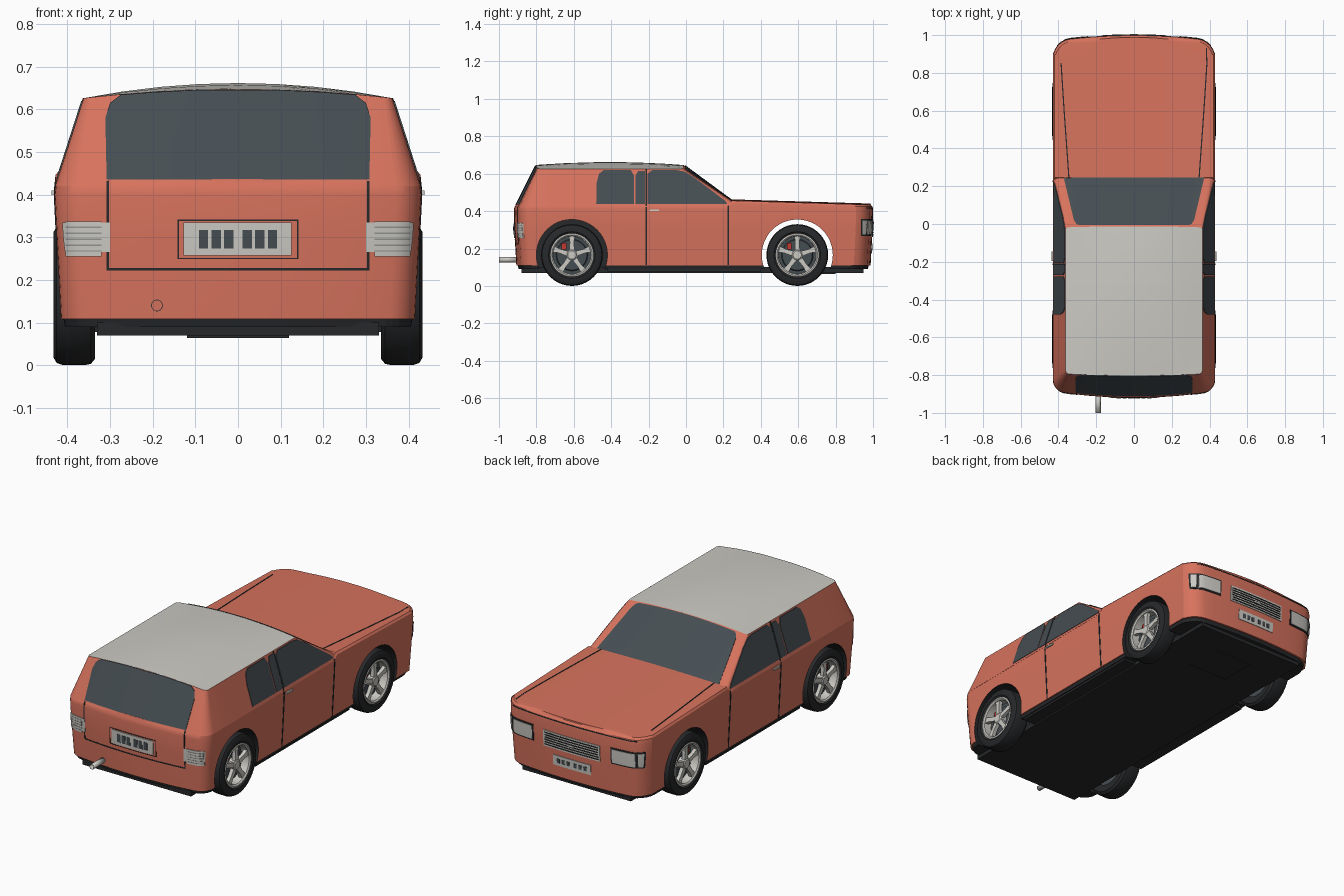
import bpy, bmesh, math
from mathutils import Vector, Matrix

if "Cube" in bpy.data.objects:
    bpy.data.objects.remove(bpy.data.objects["Cube"])


def material(name, r, g, b):
    m = bpy.data.materials.new(name)
    m.use_nodes = True
    m.diffuse_color = (r, g, b, 1)
    m.node_tree.nodes["Principled BSDF"].inputs["Base Color"].default_value = (r, g, b, 1)
    return m


CORAL = material("coral paint", .68, .17, .11)
GLASS = material("dark glass", .06, .075, .085)
BLACK = material("black rubber", .02, .021, .023)
PALE = material("pale grey", .6, .59, .55)
GREY = material("mid grey", .3, .3, .29)
RED = material("caliper red", .55, .04, .03)


def finish(name, bm, mats, smooth=True):
    bmesh.ops.recalc_face_normals(bm, faces=bm.faces)
    mesh = bpy.data.meshes.new(name)
    bm.to_mesh(mesh)
    bm.free()
    ob = bpy.data.objects.new(name, mesh)
    bpy.context.collection.objects.link(ob)
    for m in mats:
        mesh.materials.append(m)
    if smooth:
        shade(ob)
    return ob


def shade(ob):
    bpy.ops.object.select_all(action='DESELECT')
    ob.select_set(True)
    bpy.context.view_layer.objects.active = ob
    bpy.ops.object.shade_smooth_by_angle(angle=math.radians(32))


def half_outline(yr, yf, w, rr, rf, br, bf):
    # Right half of a rounded, bowed plan shape, from rear centre to front centre
    pts = [((w - rr) * i / 6, yr) for i in range(6)]
    pts += [(w - rr + rr * math.sin(a), yr + rr - rr * math.cos(a)) for a in [math.pi * i / 12 for i in range(7)]]
    sides = [yr + (yf - yr) * t for t in (.2, .4, .595, .61, .75, .88)]
    pts += [(w, y) for y in sides]
    pts += [(w - rf + rf * math.cos(a), yf - rf + rf * math.sin(a)) for a in [math.pi * i / 12 for i in range(7)]]
    pts += [((w - rf) * i / 6, yf) for i in range(5, -1, -1)]
    mid = (yr + yf) / 2
    return [(x, y + (br if y < mid else -bf) * (x / w) ** 2 *
             (1 if y < yr + rr or y > yf - rf else 0) if x < w else y + (br if y < yr + rr + .001 else 0)
             - (bf if y > yf - rf - .001 else 0)) for x, y in pts]


def shell(layers, top):
    # Stack plan outlines, then close top and bottom with rows across the car
    bm = bmesh.new()
    rings = []
    for shape, height in layers:
        half = half_outline(*shape)
        full = half + [(-x, y) for x, y in half[-2:0:-1]]
        rings.append([bm.verts.new((x, y, height(x, y))) for x, y in full])
    n = len(rings[0])
    for a, b in zip(rings, rings[1:]):
        for i in range(n):
            j = (i + 1) % n
            bm.faces.new((a[i], a[j], b[j], b[i]))
    for ring, lift in ((rings[0], None), (rings[-1], top)):
        rows = []
        for i in range(n // 2 + 1):
            p = ring[i].co
            if i in (0, n // 2):
                rows.append([ring[i]] * 9)
                continue
            row = [ring[i]]
            for k in range(1, 8):
                x = p.x * (1 - k / 4)
                row.append(bm.verts.new((x, p.y, lift(x, p.y) if lift else p.z)))
            rows.append(row + [ring[n - i]])
        for a, b in zip(rows, rows[1:]):
            for k in range(8):
                vs = list(dict.fromkeys((a[k], a[k + 1], b[k + 1], b[k])))
                if len(vs) > 2:
                    bm.faces.new(vs)
    bmesh.ops.recalc_face_normals(bm, faces=bm.faces)
    return bm


def prism(poly, axis, lo, hi):
    bm = bmesh.new()
    place = {'x': lambda p, d: (d, *p), 'y': lambda p, d: (p[0], d, p[1]), 'z': lambda p, d: (*p, d)}[axis]
    ends = [[bm.verts.new(place(p, d)) for p in poly] for d in (lo, hi)]
    for e in ends:
        bm.faces.new(e)
    for i in range(len(poly)):
        j = (i + 1) % len(poly)
        bm.faces.new((ends[0][i], ends[0][j], ends[1][j], ends[1][i]))
    return bm


def boolean(ob, cutter, operation):
    mod = ob.modifiers.new("cut", 'BOOLEAN')
    mod.operation, mod.solver, mod.object = operation, 'EXACT', cutter
    graph = bpy.context.evaluated_depsgraph_get()
    mesh = bpy.data.meshes.new_from_object(ob.evaluated_get(graph))
    ob.modifiers.clear()
    ob.data = mesh
    bpy.data.objects.remove(cutter)


def panel(name, base, poly, axis, lo, hi, mat, lift=.004):
    # Thin plate that follows the bodywork: lifted copy of the shell trimmed by a prism
    bm = base.copy()
    bm.normal_update()
    for v, nrm in [(v, v.normal.copy()) for v in bm.verts]:
        v.co += nrm * lift
    ob = finish(name, bm, [mat], False)
    boolean(ob, finish("cutter", prism(poly, axis, lo, hi), [mat], False), 'INTERSECT')
    shade(ob)


def rect(a, b, c, d):
    return [(a, c), (b, c), (b, d), (a, d)]


def seam(name, base, path, axis, lo, hi, width=.006):
    for p, q in zip(path, path[1:]):
        p, q = Vector(p), Vector(q)
        d = (q - p).normalized() * width / 2
        s = Vector((-d.y, d.x))
        panel(name, base, [tuple(v) for v in (p - d + s, p - d - s, q + d - s, q + d + s)], axis, lo, hi, BLACK, .002)


def box(name, x0, x1, y0, y1, z0, z1, mat):
    return finish(name, prism(rect(x0, x1, y0, y1), 'z', z0, z1), [mat], False)


# Lower body with bonnet, and cabin with crowned roof
def edge(x, y):
    return .434 + (.97 - y) * .03 if y > .235 else .43

def bonnet(x, y):
    return edge(x, y) + .007 * (1 - (x / .42) ** 2)

def roof(x, y):
    return .626 + (1 - (x / .362) ** 2) * (.02 + .016 * (1 - ((y + .41) / .4) ** 2))

lower = shell([((-.907, .987, .415, .06, .09, .035, .03), lambda x, y: .108),
               ((-.918, .997, .425, .06, .09, .035, .03), lambda x, y: .3),
               ((-.92, 1, .43, .06, .09, .035, .03), lambda x, y: edge(x, y) - .03),
               ((-.918, .997, .428, .06, .09, .035, .03), lambda x, y: edge(x, y) - .01),
               ((-.912, .988, .42, .06, .09, .035, .03), edge)], bonnet)
cabin = shell([((-.917, .3, .429, .06, .03, .035, .006), lambda x, y: .42),
               ((-.802, -.012, .362, .02, .01, .008, .006), roof)], roof)

# Painted bodywork with open wheel arches
WHEELS, ARCH, AXLE = (-.61, .595), .19, .165
body = finish("lower_body", lower.copy(), [CORAL, BLACK], False)
floor = finish("floor_edge", shell([((-.895, .972, .405, .06, .09, .035, .03), lambda x, y: .09),
               ((-.9, .978, .41, .06, .09, .035, .03), lambda x, y: .112)], lambda x, y: .112), [BLACK], False)
for wy in WHEELS:
    circle = [(wy + ARCH * math.cos(a), AXLE + ARCH * math.sin(a)) for a in [math.tau * i / 48 for i in range(48)]]
    for lo, hi in (((-1, 1),) if wy > 0 else ((-1, -.3), (.3, 1))):
        for part in (body, floor):
            boolean(part, finish("cutter", prism(circle, 'x', lo, hi), [BLACK], False), 'DIFFERENCE')
for f in body.data.polygons:
    pts = [body.data.vertices[i].co for i in f.vertices]
    inside = any(all(math.hypot(p.y - wy, p.z - AXLE) < ARCH + .002 for p in pts) for wy in WHEELS)
    f.material_index = 1 if inside else 0
shade(body)

top = finish("cabin", cabin.copy(), [CORAL, PALE], False)
for f in top.data.polygons:
    f.material_index = 1 if f.normal.z > .85 and f.center.z > .6 else 0
shade(top)
box("underbody", -.33, .33, -.88, .95, .07, .1, BLACK)
box("sill_floor", -.4, .4, -.42, .4, .078, .1, BLACK)
box("sump_cover", -.12, .12, .6, .8, .064, .072, BLACK)

# Windows
def mirrored(poly):
    return [(-x, z) for x, z in poly[::-1]]

arc = [(.308, .435), (.311, .58), (.3, .615), (.275, .634), (.2, .64), (.1, .645)]
panel("rear_window", cabin, arc + mirrored(arc), 'y', -1, -.7, GLASS)
screen = [(.372, .246), (.318, .02), (.305, 0), (.29, -.006)]
panel("windscreen", cabin, screen + mirrored(screen), 'z', .4, .7, GLASS)
side_windows = {
    "quarter_window": [(-.48, .437), (-.278, .437), (-.278, .59), (-.295, .619), (-.44, .619), (-.465, .6), (-.478, .55)],
    "middle_window": [(-.27, .437), (-.218, .437), (-.218, .615), (-.255, .615), (-.27, .59)],
    "door_window": [(-.206, .437), (.222, .437), (.21, .455), (.04, .582), (-.01, .612), (-.05, .619), (-.18, .619), (-.206, .6)]}
for s in (-1, 1):
    lo, hi = sorted((s * .3, s * .6))
    for name, poly in side_windows.items():
        panel(name, cabin, poly, 'x', lo, hi, GLASS)
    # Door and bonnet seams, handle
    seam("door_seam", lower, [(-.212, .115), (-.212, .43)], 'x', lo, hi, .008)
    seam("door_seam", cabin, [(-.212, .43), (-.212, .622)], 'x', lo, hi, .008)
    seam("wing_seam", lower, [(.226, .115), (.226, .425)], 'x', lo, hi, .008)
    seam("bonnet_seam", lower, [(s * .345, .25), (s * .37, .6), (s * .386, .85), (s * .383, .93)], 'z', .4, .5)
    panel("door_handle", lower, rect(-.195, -.145, .4, .409), 'x', lo, hi, PALE, .008)
    # Lamps wrapping the corners
    seam("tailgate_seam", lower, [(s * .305, .43), (s * .305, .225)], 'y', -1, -.8)
    lx, hx = sorted((s * .32, s * .405))
    panel("tail_lamp", lower, rect(lx, hx, .255, .337), 'y', -1, -.84, PALE)
    for k in range(5):
        panel("tail_lamp_rib", lower, rect(lx, hx, .266 + k * .014, .269 + k * .014), 'y', -1, -.84, GREY, .005)
    panel("tail_lamp_side", lower, rect(-.905, -.87, .265, .335), 'x', lo, hi, PALE, .003)
    lx, hx = sorted((s * .235, s * .44))
    panel("headlamp_surround", lower, rect(lx, hx, .268, .358), 'y', .935, 1.1, BLACK, .003)
    for x0, x1 in ((.243, .372), (.384, .44)):
        panel("headlamp", lower, rect(*sorted((s * x0, s * x1)), .276, .35), 'y', .945, 1.1, PALE, .006)

# Tailgate, grille and plates
seam("tailgate_seam", lower, [(-.305, .225), (.305, .225)], 'y', -1, -.8)
seam("plate_recess", lower, [(-.14, .25), (.14, .25), (.14, .34), (-.14, .34), (-.14, .25)], 'y', -1, -.8, .003)
seam("bonnet_front_seam", lower, [(-.375, .417), (.375, .417)], 'y', .9, 1.1, .005)
panel("rear_plate", lower, rect(-.128, .125, .257, .334), 'y', -1, -.8, PALE)
panel("front_plate", lower, rect(-.115, .115, .172, .228), 'y', .9, 1.1, PALE)
for x in (-.081, -.051, -.022, .022, .051, .081):
    panel("rear_plate_block", lower, rect(x - .011, x + .011, .274, .317), 'y', -1, -.8, GLASS, .006)
    panel("front_plate_block", lower, rect(x - .009, x + .009, .188, .212), 'y', .9, 1.1, GLASS, .006)
panel("grille", lower, rect(-.172, .172, .262, .35), 'y', .9, 1.1, PALE)
for k in range(6):
    z = .27 + k * .013
    panel("grille_slot", lower, rect(-.163, .163, z, z + .006), 'y', .9, 1.1, BLACK, .006)
panel("grille_badge", lower, rect(-.02, .02, .302, .31), 'y', .9, 1.1, PALE, .008)


# Wheels
def lathe(name, profile, centre, mat):
    bm = bmesh.new()
    vs = [bm.verts.new((x, 0, r)) for x, r in profile]
    es = [bm.edges.new((a, b)) for a, b in zip(vs, vs[1:])]
    bmesh.ops.spin(bm, geom=vs + es, cent=(0, 0, 0), axis=(1, 0, 0), angle=math.tau, steps=40)
    bmesh.ops.remove_doubles(bm, verts=bm.verts, dist=.0001)
    bm.transform(Matrix.Translation(centre))
    return finish(name, bm, [mat])


for s in (-1, 1):
    for wy in WHEELS:
        c = (0, wy, AXLE)
        lathe("tyre", [(s * x, r) for x, r in ((.34, .11), (.335, .15), (.345, .162), (.36, .165), (.41, .165),
              (.425, .16), (.432, .148), (.433, .125), (.426, .114), (.36, .11), (.34, .11))], c, BLACK)
        lathe("rim", [(s * x, r) for x, r in ((.38, .116), (.428, .116), (.43, .108), (.424, .101), (.38, .1))], c, PALE)
        lathe("brake_disc", [(s * x, r) for x, r in ((.35, 0), (.35, .111), (.375, .111), (.375, .085), (.385, .08), (.385, 0))], c, GLASS)
        lathe("hub", [(s * x, r) for x, r in ((.38, .03), (.418, .03), (.424, .022), (.424, 0))], c, PALE)
        box("caliper", *sorted((s * .38, s * .395)), wy - .055, wy - .03, AXLE + .03, AXLE + .065, RED)
        for k in range(5):
            bm = prism([(-.014, .02), (.014, .02), (.011, .07), (.017, .104), (-.017, .104), (-.011, .07)],
                       'x', *sorted((s * .4, s * .42)))
            bm.transform(Matrix.Translation(c) @ Matrix.Rotation(math.tau * k / 5, 4, 'X'))
            finish("spoke", bm, [PALE], False)

# Exhaust
bm = bmesh.new()
bmesh.ops.create_cone(bm, cap_ends=False, segments=20, radius1=.014, radius2=.014, depth=.1,
                      matrix=Matrix.Translation((-.19, -.95, .14)) @ Matrix.Rotation(math.pi / 2, 4, 'X'))
pipe = finish("exhaust_pipe", bm, [PALE])
wall = pipe.modifiers.new("wall", 'SOLIDIFY')
wall.thickness = .002
lower.free()
cabin.free()
